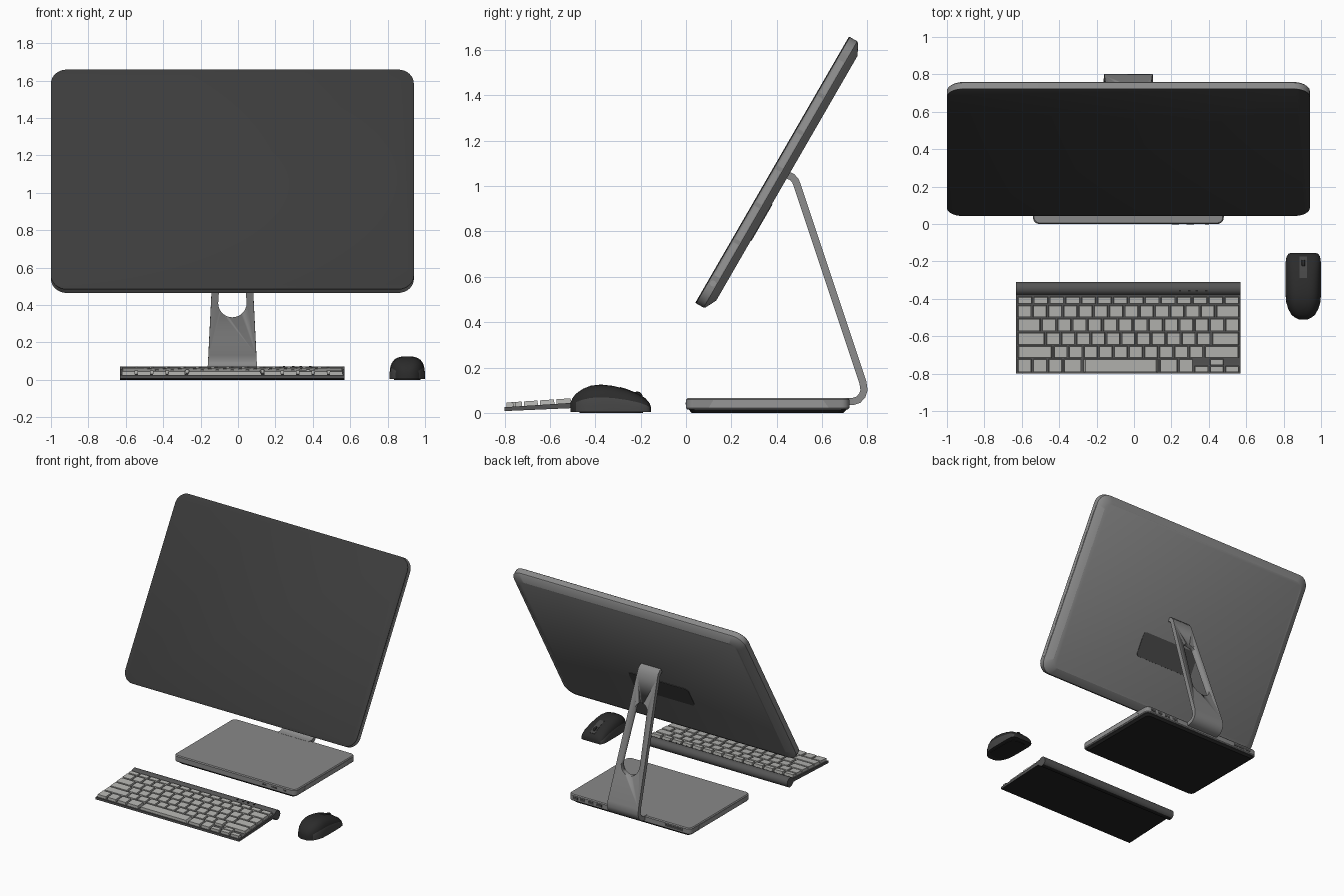
import bpy, bmesh
from math import sin, cos, pi, radians, atan
from mathutils import Matrix, Vector

if "Cube" in bpy.data.objects:
    bpy.data.objects.remove(bpy.data.objects["Cube"])


def material(name, r, g=None, b=None):
    m = bpy.data.materials.new(name)
    m.diffuse_color = (r, r if g is None else g, r if b is None else b, 1)
    m.use_nodes = True
    m.node_tree.nodes["Principled BSDF"].inputs["Base Color"].default_value = m.diffuse_color
    return m


SHELL = material("shell grey", 0.25)
PANEL = material("light panel grey", 0.31)
GLASS = material("screen glass", 0.045)
BLACK = material("underside black", 0.016)
PLATE = material("plate dark grey", 0.07)
KEY = material("key pale grey", 0.46, 0.46, 0.44)
BODY = material("keyboard dark grey", 0.09)
MOUSE = material("mouse black", 0.024)
SIDE = material("mouse side grey", 0.06)

CX = -0.03  # middle of the display, stand and base


def finish(name, bm, mats, matrix=None, angle=35):
    bmesh.ops.recalc_face_normals(bm, faces=bm.faces)
    me = bpy.data.meshes.new(name)
    bm.to_mesh(me)
    bm.free()
    for m in mats:
        me.materials.append(m)
    me.polygons.foreach_set("use_smooth", [True] * len(me.polygons))
    me.set_sharp_from_angle(angle=radians(angle))
    ob = bpy.data.objects.new(name, me)
    bpy.context.collection.objects.link(ob)
    if matrix:
        ob.matrix_world = matrix
    return ob


def loft(name, rings, mats, rule=None, matrix=None, angle=35):
    """Skin closed rings of points and cap both ends."""
    bm = bmesh.new()
    vs = [[bm.verts.new(p) for p in r] for r in rings]
    n = len(vs[0])
    for i in range(len(vs) - 1):
        for j in range(n):
            k = (j + 1) % n
            f = bm.faces.new((vs[i][j], vs[i][k], vs[i + 1][k], vs[i + 1][j]))
            f.material_index = rule(i, j) if rule else 0
    bm.faces.new(vs[0])
    bm.faces.new(vs[-1])
    return finish(name, bm, mats, matrix, angle)


def boxes(name, items, mat, matrix=None, taper=1.0):
    """Several boxes (x0, x1, y0, y1, z0, z1) in one object."""
    bm = bmesh.new()
    for x0, x1, y0, y1, z0, z1 in items:
        g = bmesh.ops.create_cube(bm, size=1)["verts"]
        for v in g:
            s = taper if v.co.z > 0 else 1
            v.co = ((x0 + x1) / 2 + v.co.x * s * (x1 - x0),
                    (y0 + y1) / 2 + v.co.y * s * (y1 - y0),
                    z1 if v.co.z > 0 else z0)
    return finish(name, bm, [mat], matrix)


def rrect(hw, hh, r, z, cx=0, cy=0, n=8):
    pts = []
    for q, (sx, sy) in enumerate(((1, 1), (-1, 1), (-1, -1), (1, -1))):
        for i in range(n + 1):
            a = (q + i / n) * pi / 2
            pts.append((cx + sx * (hw - r) + r * cos(a), cy + sy * (hh - r) + r * sin(a), z))
    return pts


# Display, leaning back, built flat and tilted by 60 degrees
tilt = Matrix.Translation((CX, 0.38, 1.0725)) @ Matrix.Rotation(radians(60), 4, 'X')
W, H, R = 0.97, 0.678, 0.085
loft("display_glass", [rrect(W, H, R, -0.006), rrect(W, H, R, -0.002),
                       rrect(W - 0.003, H - 0.003, R, 0)], [GLASS], matrix=tilt)
loft("display_shell", [rrect(W, H, R, -0.006), rrect(W, H, R, -0.042),
                       rrect(W - 0.006, H - 0.006, R, -0.05),
                       rrect(W - 0.055, H - 0.055, 0.06, -0.075)], [SHELL], matrix=tilt, angle=25)
boxes("display_side_strips", [(W - 0.01, W + 0.002, y, y + 0.168, -0.037, -0.012)
                              for y in [-0.53 + 0.186 * i for i in range(6)]], PANEL, tilt)
loft("display_side_button", [[(x, -0.565 + 0.013 * cos(a), -0.025 + 0.013 * sin(a))
                              for a in [2 * pi * i / 16 for i in range(16)]]
                             for x in (W - 0.01, W + 0.002)], [PANEL], matrix=tilt)
loft("display_back_plate", [rrect(0.25, 0.092, 0.025, -0.07, cy=-0.225),
                            rrect(0.25, 0.092, 0.025, -0.078, cy=-0.225)], [PLATE], matrix=tilt)

# Stand: a bent tapering strip with a slot
path = [Vector(p) for p in ((0.70, 0.05), (0.735, 0.05), (0.76, 0.058), (0.777, 0.076),
                            (0.785, 0.1), (0.78, 0.135), (0.49, 1.005), (0.482, 1.025),
                            (0.468, 1.04), (0.435, 1.055))]
rings = []
for i, p in enumerate(path):
    t = (path[min(i + 1, len(path) - 1)] - path[max(i - 1, 0)]).normalized()
    n = Vector((-t.y, t.x)) * 0.016
    w = 0.135 - 0.05 * p.y
    a, b = p + n, p - n
    rings.append([(CX - w, *a), (CX + w, *a), (CX + w, *b), (CX - w, *b)])
stand = loft("stand_arm", rings, [SHELL])
outline = []
for zc, r, a0 in ((0.41, 0.076, pi), (0.77, 0.052, 0)):
    outline += [(CX + r * cos(a0 + pi * i / 14), zc + r * sin(a0 + pi * i / 14)) for i in range(15)]
cutter = loft("stand_slot_cutter", [[(x, y, z) for x, z in outline] for y in (0.4, 0.95)], [SHELL])
cutter.hide_render = True
cutter.display_type = 'WIRE'
mod = stand.modifiers.new("slot", 'BOOLEAN')
mod.operation, mod.solver, mod.object = 'DIFFERENCE', 'EXACT', cutter

# Base box with dark foot, side panels and rear ports
B = dict(cx=CX, cy=0.36)
loft("base_body", [rrect(0.505, 0.355, 0.03, 0.016, **B), rrect(0.51, 0.36, 0.035, 0.022, **B),
                   rrect(0.51, 0.36, 0.035, 0.058, **B), rrect(0.504, 0.354, 0.03, 0.065, **B)],
     [SHELL])
loft("base_foot", [rrect(0.485, 0.335, 0.03, 0, **B), rrect(0.5, 0.35, 0.03, 0.017, **B)], [BLACK])
trap = ((0.1, 0.022), (0.63, 0.022), (0.605, 0.056), (0.12, 0.056))
for s, label in ((1, "right"), (-1, "left")):
    loft("base_panel_" + label, [[(CX + s * d, y, z) for y, z in trap] for d in (0.505, 0.512)], [PANEL])
boxes("base_rear_ports", [(x, x + w, 0.715, 0.722, 0.032, 0.05) for x, w in
                          ((0.4, 0.04), (0.34, 0.04), (0.27, 0.045), (0.2, 0.045), (-0.48, 0.15))], PLATE)
boxes("base_front_ports", [(x, x + w, -0.002, 0.005, 0.036, 0.046) for x, w in
                           ((0.2, 0.04), (0.28, 0.04), (0.38, 0.02))], PLATE)

# Keyboard body: wedge with a round tube along the rear
prof = [(-0.8, 0.008), (-0.8, 0.025), (-0.385, 0.052)]
prof += [(-0.345 + 0.036 * cos(a), 0.036 + 0.036 * sin(a))
         for a in [radians(150 - 15 * i) for i in range(21)]]
prof += [(-0.385, 0.026)]
np_ = len(prof)
under = set(range(17, np_))
loft("keyboard_body", [[(x, y, z) for y, z in prof] for x in (-0.63, 0.57)], [BODY, BLACK],
     lambda i, j: 1 if j in under else 0)

# Keys laid out row by row on the sloping top
deck = Matrix.Translation((0, -0.8, 0.025)) @ Matrix.Rotation(atan(0.066), 4, 'X')
rows = [(0.375, 0.411, [1] * 14),
        (0.303, 0.366, [1] * 13 + [1.6]),
        (0.229, 0.295, [1.6] + [1] * 13),
        (0.156, 0.221, [1.9] + [1] * 11 + [1.9]),
        (0.086, 0.148, [2.4] + [1] * 10 + [2.4]),
        (0.008, 0.078, [1, 1, 1, 1.25, 5, 1.25, 1, 1, 1, 1])]
X0, X1, G = -0.626, 0.566, 0.005
keys = []
for r, (y0, y1, ws) in enumerate(rows):
    x = X0
    for k, w in enumerate(ws):
        nx = x + w * (X1 - X0) / sum(ws)
        top = (y0 + y1) / 2 - 0.003 if r == 5 and k >= 7 else y1
        keys.append((x + G, nx - G, y0, top, -0.004, 0.02))
        if r == 5 and k == 8:  # upper arrow key
            keys.append((x + G, nx - G, top + 0.006, y1, -0.004, 0.02))
        x = nx
boxes("keyboard_keys", keys, KEY, deck, 0.94)
boxes("keyboard_lights", [(x, x + 0.012, -0.361, -0.353, 0.064, 0.0725) for x in
                          (0.24, 0.29, 0.33, 0.38)], BLACK)

# Mouse: rounded sections lofted from the rear to the front
MX, Z0, N = 0.905, 0.004, 24
sections = [(-0.51, 0.025, 0.045), (-0.5, 0.045, 0.066), (-0.485, 0.063, 0.085),
            (-0.455, 0.08, 0.106), (-0.42, 0.091, 0.12), (-0.375, 0.095, 0.125),
            (-0.32, 0.095, 0.119), (-0.26, 0.095, 0.103), (-0.21, 0.095, 0.083),
            (-0.175, 0.09, 0.06), (-0.16, 0.08, 0.042), (-0.155, 0.068, 0.028)]
rings = []
for y, w, h in sections:
    ring = []
    for i in range(N + 1):
        c, s = cos(pi * i / N), max(0, sin(pi * i / N))
        ring.append((MX + w * (1 if c > 0 else -1) * abs(c) ** 0.65, y, Z0 + (h - Z0) * s ** 0.65))
    rings.append(ring)
loft("mouse_body", rings, [MOUSE, SIDE],
     lambda i, j: 1 if 2 <= i <= 9 and (j < 3 or N - 4 < j < N) else 0, angle=50)
loft("mouse_foot", [rrect(0.07, 0.14, 0.05, z, MX, -0.33) for z in (0, 0.006)], [BLACK])

# Wheel strip following the mouse top, with the wheel in it
strip = [(-0.29, 0.112)] + [(y, h) for y, w, h in sections[7:10]]
loft("mouse_wheel_strip", [[(MX - 0.019, y, h - 0.01), (MX + 0.019, y, h - 0.01),
                            (MX + 0.019, y, h + 0.002), (MX - 0.019, y, h + 0.002)]
                           for y, h in strip], [SIDE])
loft("mouse_wheel", [[(MX + dx, -0.215 + r * cos(a), 0.07 + r * sin(a))
                      for a in [2 * pi * i / 24 for i in range(24)]]
                     for dx, r in ((-0.009, 0.021), (-0.006, 0.024), (0.006, 0.024), (0.009, 0.021))],
     [MOUSE])
